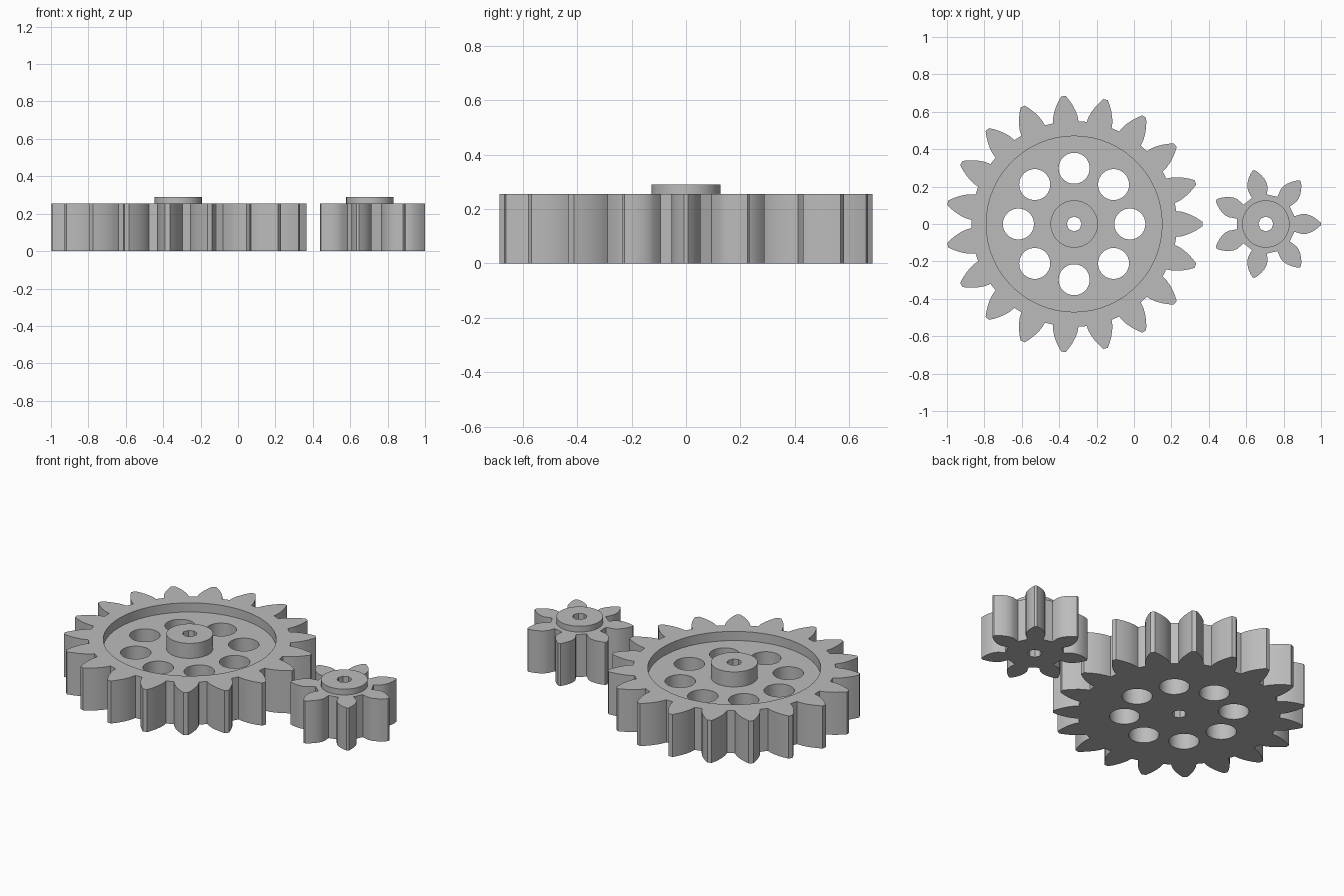
import bpy, bmesh
from math import pi, cos, sin, tan, acos, sqrt, radians
from mathutils import Vector

cube = bpy.data.objects.get("Cube")
if cube:
    bpy.data.objects.remove(cube, do_unlink=True)

MODULE = 0.0653
PRESSURE = radians(28)
RIM_TOP, HUB_TOP, FLOOR = 0.255, 0.29, 0.20
HUB_R, BORE_R = 0.127, 0.04

grey = bpy.data.materials.new("plain grey")
grey.use_nodes = True
grey.diffuse_color = (0.5, 0.5, 0.5, 1)
grey.node_tree.nodes["Principled BSDF"].inputs["Base Color"].default_value = (0.5, 0.5, 0.5, 1)


def polar(r, a):
    return Vector((r * cos(a), r * sin(a), 0))


def involute(angle):
    return tan(angle) - angle


def gear_outline(teeth, root, steps=6):
    """Involute tooth outline, with radial flanks below the base circle."""
    pitch, tip = MODULE * teeth / 2, MODULE * (teeth / 2 + 1)
    base = pitch * cos(PRESSURE)
    half_base = pi / (2 * teeth) + involute(PRESSURE)
    start = max(base, root)
    flank = [(root, half_base)] if root < base else []
    for i in range(steps):
        r = sqrt(start ** 2 + (tip ** 2 - start ** 2) * i / (steps - 1))
        flank.append((r, half_base - involute(acos(min(1, base / r)))))
    points = []
    for t in range(teeth):
        centre = 2 * pi * t / teeth
        points += [polar(r, centre - a) for r, a in flank]
        points += [polar(r, centre + a) for r, a in reversed(flank)]
    return points


def circle(r, sides, centre=Vector()):
    return [centre + polar(r, 2 * pi * i / sides) for i in range(sides)]


def prism(name, outlines, bottom, top, x):
    """Extrude one or more flat outlines between two heights."""
    bm = bmesh.new()
    for outline in outlines:
        verts = [bm.verts.new(p + Vector((0, 0, bottom))) for p in outline]
        face = bm.faces.new(verts)
        new = bmesh.ops.extrude_face_region(bm, geom=[face])["geom"]
        for v in new:
            if isinstance(v, bmesh.types.BMVert):
                v.co.z = top
    bmesh.ops.recalc_face_normals(bm, faces=bm.faces)
    mesh = bpy.data.meshes.new(name)
    bm.to_mesh(mesh)
    bm.free()
    mesh.materials.append(grey)
    obj = bpy.data.objects.new(name, mesh)
    obj.location.x = x
    bpy.context.collection.objects.link(obj)
    return obj


def combine(obj, tool, operation):
    """Apply a boolean and discard the tool."""
    tool.hide_render = True
    mod = obj.modifiers.new(operation, "BOOLEAN")
    mod.operation, mod.object, mod.solver = operation, tool, "EXACT"
    bpy.ops.object.select_all(action="DESELECT")
    bpy.context.view_layer.objects.active = obj
    obj.select_set(True)
    bpy.ops.object.modifier_apply(modifier=mod.name)
    bpy.data.objects.remove(tool, do_unlink=True)


def make_gear(name, teeth, root, x, recess=0, holes=0):
    gear = prism(name, [gear_outline(teeth, root)], 0, RIM_TOP, x)
    # Recessed web inside the rim
    if recess:
        combine(gear, prism("recess", [circle(recess, 60)], FLOOR, 0.5, x), "DIFFERENCE")
    # Raised hub
    combine(gear, prism("hub", [circle(HUB_R, 30)], 0.1, HUB_TOP, x), "UNION")
    # Bore and ring of lightening holes
    cuts = [circle(BORE_R, 8)]
    cuts += [circle(0.083, 30, polar(0.298, 2 * pi * i / holes)) for i in range(holes)]
    combine(gear, prism("holes", cuts, -0.1, 0.5, x), "DIFFERENCE")
    bpy.ops.object.shade_smooth_by_angle(angle=radians(20))


make_gear("large_gear", 19, 0.55, -0.32, recess=0.47, holes=8)
make_gear("small_gear", 7, 0.158, 0.705)
